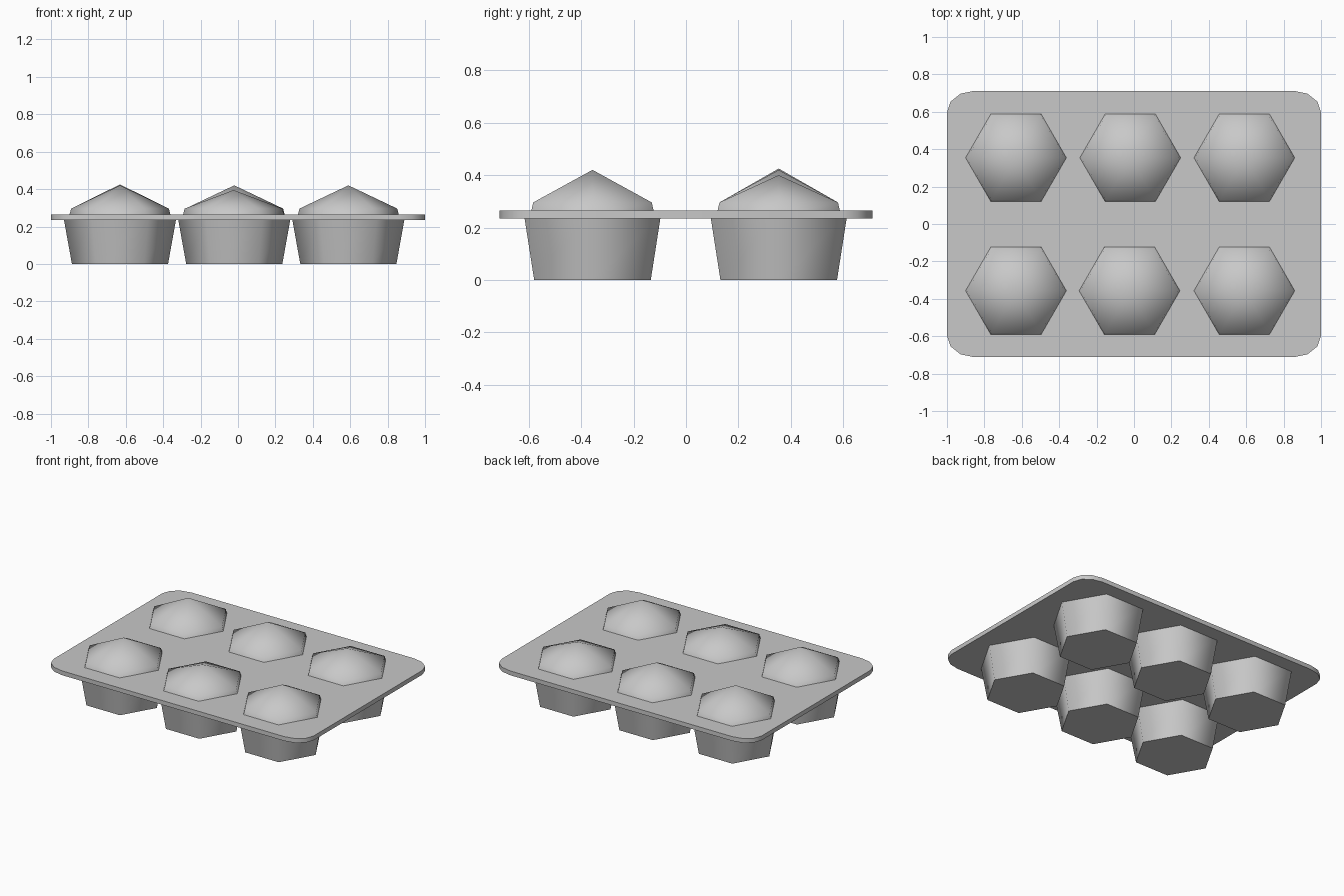
import bpy, bmesh
from math import radians, cos, sin

if "Cube" in bpy.data.objects:
    bpy.data.objects.remove(bpy.data.objects["Cube"])

grey = bpy.data.materials.new("baking_grey")
grey.use_nodes = True
colour = (0.58, 0.58, 0.58, 1)
grey.diffuse_color = colour
grey.node_tree.nodes["Principled BSDF"].inputs["Base Color"].default_value = colour


def loft(name, rings, apex=None, location=(0, 0, 0), smooth=None):
    """Skin a stack of rings; close with flat caps or a top point."""
    bm = bmesh.new()
    loops = [[bm.verts.new(p) for p in ring] for ring in rings]
    n = len(loops[0])
    for low, high in zip(loops, loops[1:]):
        for i in range(n):
            j = (i + 1) % n
            bm.faces.new((low[i], low[j], high[j], high[i]))
    bm.faces.new(loops[0][::-1])
    if apex is None:
        bm.faces.new(loops[-1])
    else:
        tip = bm.verts.new((0, 0, apex))
        for i in range(n):
            bm.faces.new((loops[-1][i], loops[-1][(i + 1) % n], tip))
    bmesh.ops.recalc_face_normals(bm, faces=bm.faces)
    mesh = bpy.data.meshes.new(name)
    bm.to_mesh(mesh)
    bm.free()
    mesh.materials.append(grey)
    obj = bpy.data.objects.new(name, mesh)
    bpy.context.collection.objects.link(obj)
    obj.location = location
    if smooth:
        bpy.ops.object.select_all(action="DESELECT")
        obj.select_set(True)
        bpy.context.view_layer.objects.active = obj
        bpy.ops.object.shade_smooth_by_angle(angle=radians(smooth))
    return obj


def hexagon(radius, z):
    return [(radius * cos(radians(60 * i)), radius * sin(radians(60 * i)), z)
            for i in range(6)]


def rounded_rectangle(z):
    points = []
    for quarter, (sx, sy) in enumerate([(1, 1), (-1, 1), (-1, -1), (1, -1)]):
        for step in range(4):
            a = radians(90 * quarter + 30 * step)
            points.append((sx * 0.855 + 0.145 * cos(a), sy * 0.597 + 0.115 * sin(a), z))
    return points


# Flat tray with rounded corners
loft("tray_plate", [rounded_rectangle(0.235), rounded_rectangle(0.265)], smooth=35)

# Tapered cups below, domed cakes above
columns = {"right": -0.631, "middle": -0.02, "left": 0.59}
rows = {"front": -0.357, "back": 0.354}
heights = {"front_right": 0.42, "front_middle": 0.395, "front_left": 0.42,
           "back_right": 0.425, "back_middle": 0.42, "back_left": 0.40}
for row, y in rows.items():
    for column, x in columns.items():
        place = f"{row}_{column}"
        loft(f"cup_{place}", [hexagon(0.257, 0), hexagon(0.302, 0.25)],
             location=(x, y, 0), smooth=65)
        loft(f"cake_{place}", [hexagon(0.275, 0.245), hexagon(0.261, 0.296)],
             apex=heights[place], location=(x, y, 0), smooth=65)

# The front middle cake leans a little
bpy.data.objects["cake_front_middle"].location.x -= 0.004
